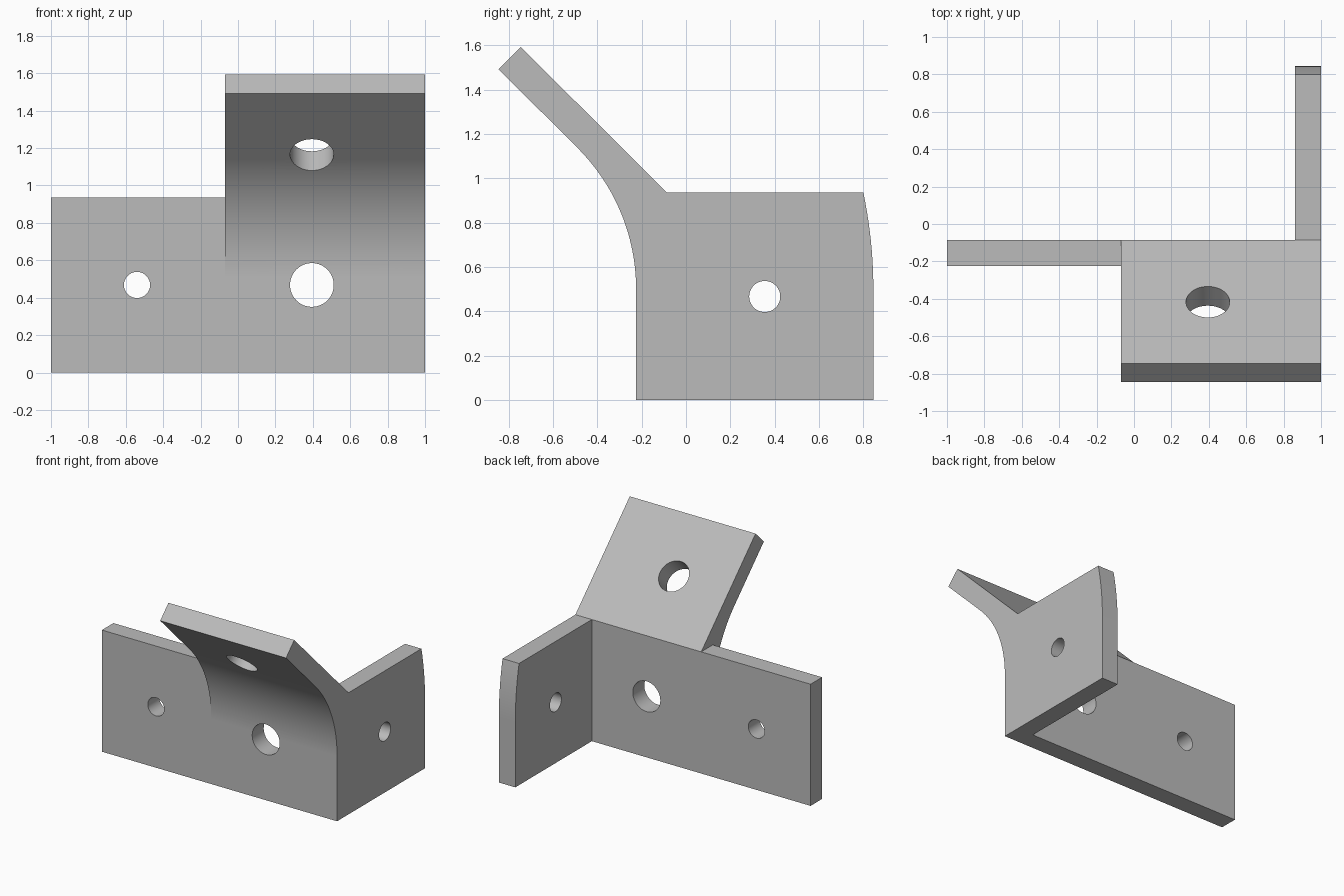
import bpy
from math import sin, cos, radians
from mathutils import Matrix, Vector

cube = bpy.data.objects.get("Cube")
if cube:
    bpy.data.objects.remove(cube, do_unlink=True)

grey = bpy.data.materials.new("plain grey")
grey.use_nodes = True
grey.diffuse_color = (0.5, 0.5, 0.5, 1)
grey.node_tree.nodes["Principled BSDF"].inputs["Base Color"].default_value = (0.5, 0.5, 0.5, 1)

FRONT, BACK, TOP = -0.225, -0.085, 0.935
WING_X = -0.07      # right edge of the sloping wing
BEND_Z = 0.5        # height where the curved faces begin


def prism(name, profile, x0, x1):
    """Extrude a (y, z) profile from x0 to x1."""
    n = len(profile)
    verts = [(x, y, z) for x in (x0, x1) for y, z in profile]
    faces = [tuple(range(n))[::-1], tuple(range(n, 2 * n))]
    faces += [(i, (i + 1) % n, n + (i + 1) % n, n + i) for i in range(n)]
    mesh = bpy.data.meshes.new(name)
    mesh.from_pydata(verts, [], faces)
    mesh.materials.append(grey)
    obj = bpy.data.objects.new(name, mesh)
    bpy.context.collection.objects.link(obj)
    return obj


def arc(cy, cz, radius, end, steps):
    return [(cy + radius * cos(radians(end * i / steps)),
             cz + radius * sin(radians(end * i / steps))) for i in range(steps + 1)]


def combine(target, other, operation):
    """Apply a boolean and discard the second body."""
    other.hide_render = True
    mod = target.modifiers.new(operation, "BOOLEAN")
    mod.operation, mod.solver, mod.object = operation, "EXACT", other
    bpy.context.view_layer.objects.active = target
    bpy.ops.object.modifier_apply(modifier=mod.name)
    bpy.data.objects.remove(other, do_unlink=True)


# Front plate
bracket = prism("bracket", [(FRONT, 0), (BACK, 0), (BACK, TOP), (FRONT, TOP)], -1, 1)

# Wing leaning forward, blended into the plate by an arc
bend = arc(FRONT - 0.9, BEND_Z, 0.9, 45, 28)
wing = prism("wing", [(FRONT, 0), (BACK, 0), (BACK, TOP), (-0.745, 1.592), (-0.845, 1.492)]
             + bend[::-1], WING_X, 1)
combine(bracket, wing, "UNION")

# Side flange with a gently curved rear edge
rear = arc(0.845 - 2.12, BEND_Z, 2.12, 11.84, 10)
flange = prism("side_flange", [(FRONT + 0.07, 0), (0.845, 0)] + rear
               + [(FRONT + 0.07, TOP)], 0.86, 1)
combine(bracket, flange, "UNION")

# Drilled holes: centre, drilling direction, radius
holes = [((-0.54, -0.15, 0.468), (0, 1, 0), 0.07),
         ((0.395, -0.15, 0.468), (0, 1, 0), 0.117),
         ((0.93, 0.355, 0.467), (1, 0, 0), 0.07),
         ((0.395, -0.467, 1.215), (0, 1, 1), 0.117)]
for centre, direction, radius in holes:
    bpy.ops.mesh.primitive_cylinder_add(vertices=48, radius=radius, depth=0.4)
    drill = bpy.context.object
    drill.data.materials.append(grey)
    turn = Vector((0, 0, 1)).rotation_difference(Vector(direction)).to_matrix().to_4x4()
    drill.matrix_world = Matrix.Translation(centre) @ turn
    bpy.context.view_layer.update()
    combine(bracket, drill, "DIFFERENCE")

# Smooth curved faces, keep flats flat
bpy.ops.object.select_all(action="DESELECT")
bracket.select_set(True)
bpy.context.view_layer.objects.active = bracket
bpy.ops.object.shade_smooth_by_angle(angle=radians(20))
weighted = bracket.modifiers.new("flat_normals", "WEIGHTED_NORMAL")
weighted.keep_sharp = True
